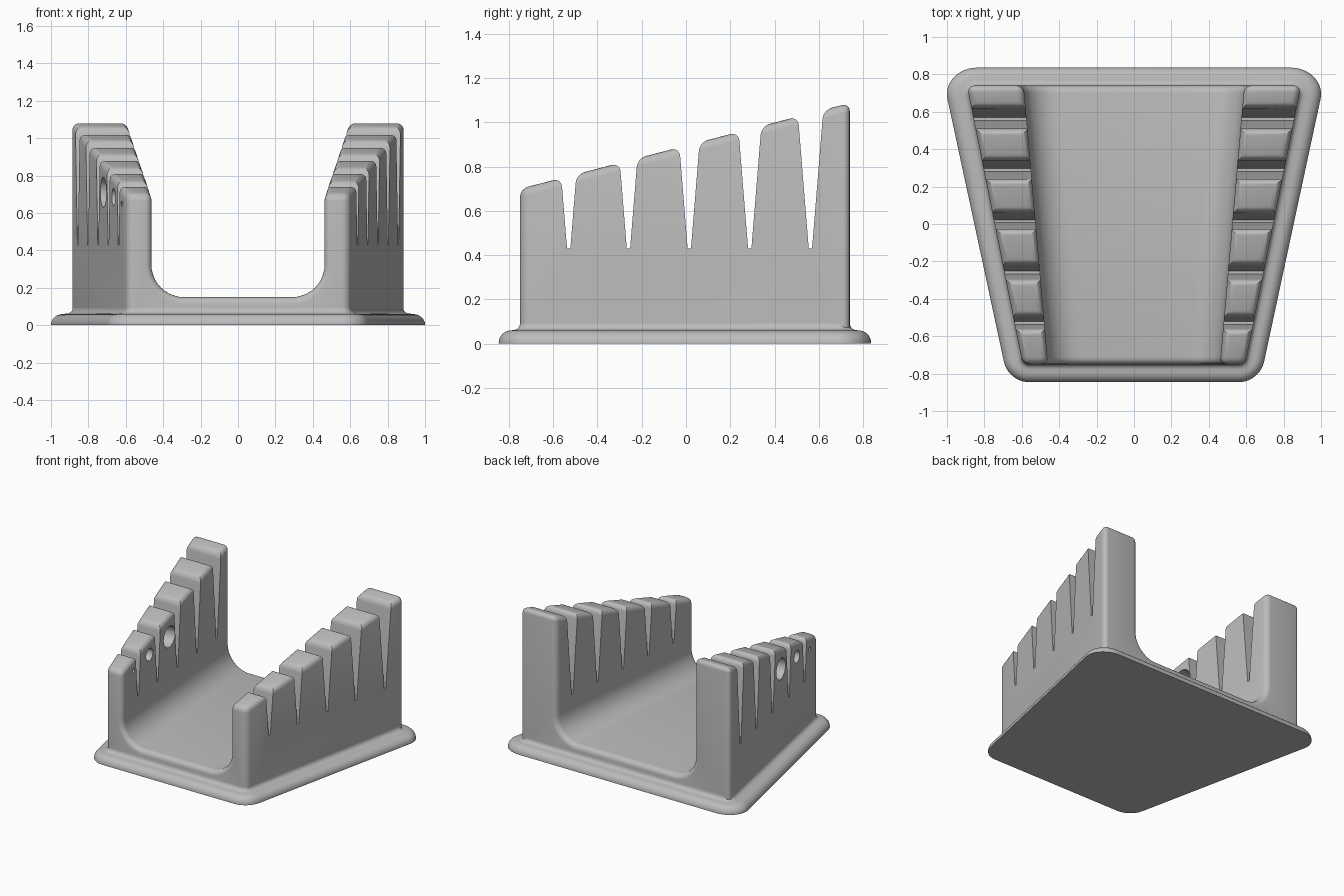
import bpy, bmesh, math
from mathutils import Vector, Matrix

cube = bpy.data.objects.get("Cube")
if cube:
    bpy.data.objects.remove(cube, do_unlink=True)

grey = bpy.data.materials.new("plain grey")
grey.use_nodes = True
COLOUR = (0.5, 0.5, 0.5, 1)
grey.diffuse_color = COLOUR
grey.node_tree.nodes["Principled BSDF"].inputs["Base Color"].default_value = COLOUR

# Shared dimensions
FRONT, BACK = -0.75, 0.74
SLOPE_OUT, SLOPE_IN = 0.2, 0.087
CORNER = 0.045


def outer_x(y):
    return 0.595 + SLOPE_OUT * (y - FRONT)


def inner_x(y):
    return 0.46 + SLOPE_IN * (y - FRONT)


def top_z(y):
    return 0.895 + 0.26 * y


def make_object(name, bm):
    bmesh.ops.recalc_face_normals(bm, faces=bm.faces[:])
    mesh = bpy.data.meshes.new(name)
    bm.to_mesh(mesh)
    bm.free()
    mesh.materials.append(grey)
    obj = bpy.data.objects.new(name, mesh)
    bpy.context.collection.objects.link(obj)
    return obj


def loft(bm, rings):
    """Join closed rings of points and cap both ends."""
    rows = [[bm.verts.new(p) for p in ring] for ring in rings]
    for a, b in zip(rows, rows[1:]):
        for i in range(len(a)):
            j = (i + 1) % len(a)
            bm.faces.new((a[i], a[j], b[j], b[i]))
    bm.faces.new(rows[0])
    bm.faces.new(rows[-1])


def select_only(obj):
    bpy.ops.object.select_all(action='DESELECT')
    obj.select_set(True)
    bpy.context.view_layer.objects.active = obj


def cut(obj, cutter):
    mod = obj.modifiers.new("cut", 'BOOLEAN')
    mod.operation = 'DIFFERENCE'
    mod.solver = 'EXACT'
    mod.object = cutter
    select_only(obj)
    bpy.ops.object.modifier_apply(modifier=mod.name)
    bpy.data.objects.remove(cutter, do_unlink=True)


# Base plate: rounded trapezoid with a domed lip and a fillet up to the walls
def base_ring(offset, z):
    tilt = math.atan(SLOPE_OUT)
    half = []
    for cy, start, end, widen in ((FRONT + CORNER, -math.pi / 2, -tilt, 1.0),
                                  (BACK - CORNER, -tilt, math.pi / 2, 1.22)):
        cx = outer_x(cy) - CORNER * 1.02
        for i in range(13):
            t = start + (end - start) * i / 12
            half.append((cx + (CORNER + offset * widen) * math.cos(t),
                         cy + (CORNER + offset) * math.sin(t), z))
    return half + [(-x, y, z) for x, y, z in reversed(half)]


lip = [(0.096, 0)]
lip += [(0.04 + 0.056 * math.cos(t), 0.005 + 0.055 * math.sin(t))
        for t in (math.pi / 2 * i / 8 for i in range(9))]
lip += [(0.03 - 0.03 * math.sin(t), 0.092 - 0.03 * math.cos(t))
        for t in (math.pi / 2 * i / 5 for i in range(6))]
bm = bmesh.new()
loft(bm, [base_ring(o, z) for o, z in lip])
base = make_object("base_plate", bm)


# Cradle: U-shaped section widening and rising towards the back
def cradle_ring(y):
    radius, floor = 0.175, 0.15
    xi, xo, zt = inner_x(y), outer_x(y), top_z(y)
    half = [(xo, 0.03), (xo, zt), (xi, zt)]
    for i in range(11):
        t = math.pi / 2 * i / 10
        half.append((xi - radius + radius * math.cos(t),
                     floor + radius - radius * math.sin(t)))
    ring = half + [(-x, z) for x, z in reversed(half)]
    return [(x, y, z) for x, z in ring]


bm = bmesh.new()
loft(bm, [cradle_ring(FRONT), cradle_ring(BACK)])
cradle = make_object("cradle", bm)

# Tapered slots through both walls
bm = bmesh.new()
for y in (-0.53, -0.26, 0.015, 0.288, 0.562):
    low, high = 0.43, 1.3
    wide = 0.0075 + 0.081 * (high - low)
    profile = ((y - 0.0075, low), (y + 0.0075, low), (y + wide, high), (y - wide, high))
    loft(bm, [[(x, py, pz) for py, pz in profile] for x in (-1.2, 1.2)])
cut(cradle, make_object("slot_cutter", bm))

# Round the tooth tops and the front and back rims
bm = bmesh.new()
bm.from_mesh(cradle.data)
bmesh.ops.remove_doubles(bm, verts=bm.verts[:], dist=0.0001)


def is_tooth_top(face):
    return face.normal.z > 0.9 and face.calc_center_median().z > 0.6


def is_rounded(edge):
    if len(edge.link_faces) != 2 or edge.calc_face_angle() < 0.5:
        return False
    if max(v.co.z for v in edge.verts) < 0.1:
        return False
    ends = all(v.co.y < FRONT + 0.001 for v in edge.verts) or \
        all(v.co.y > BACK - 0.001 for v in edge.verts)
    return ends or any(is_tooth_top(f) for f in edge.link_faces)


bm.normal_update()
bmesh.ops.bevel(bm, geom=[e for e in bm.edges if is_rounded(e)], offset=0.038,
                offset_type='OFFSET', segments=5, profile=0.5,
                affect='EDGES', clamp_overlap=True)
bm.to_mesh(cradle.data)
bm.free()

# Three graded round holes through one wall
bm = bmesh.new()
for y, z, radius in ((-0.11, 0.71, 0.08), (-0.385, 0.685, 0.047), (-0.605, 0.65, 0.015)):
    axis = Vector((-1, -0.15, 0))
    middle = Vector((-(outer_x(y) + inner_x(y)) / 2, y, z))
    turn = axis.to_track_quat('Z', 'Y').to_matrix().to_4x4()
    bmesh.ops.create_cone(bm, cap_ends=True, segments=32, radius1=radius,
                          radius2=radius, depth=0.4,
                          matrix=Matrix.Translation(middle) @ turn)
cut(cradle, make_object("hole_cutter", bm))

for obj in (base, cradle):
    select_only(obj)
    bpy.ops.object.shade_smooth_by_angle(angle=math.radians(30))
